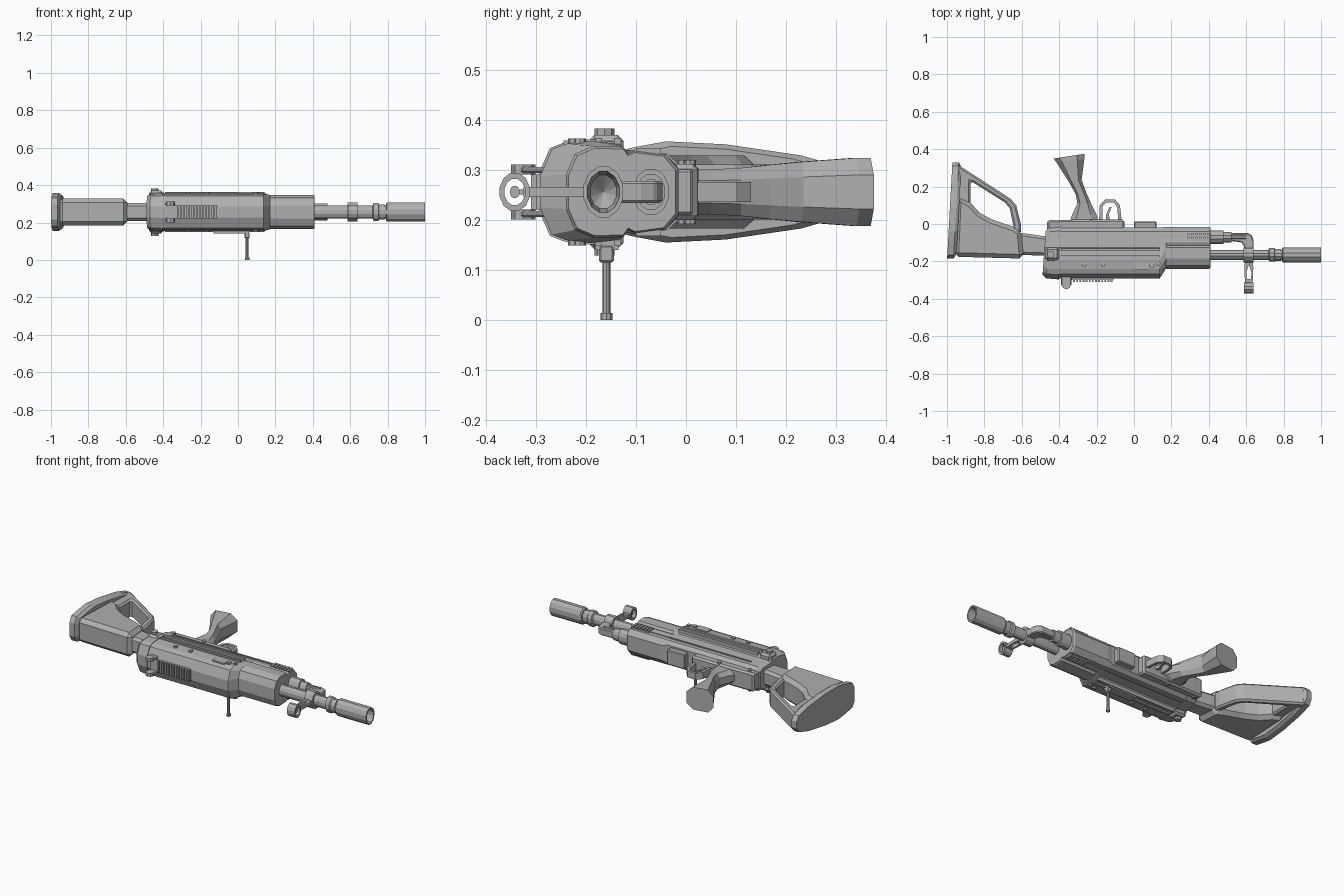
import bpy, bmesh, math
from mathutils import Vector

ZC = 0.256          # centre plane of the weapon lying on its side
ZS = 1.28           # round parts are wider along z
BARREL_Y, GAS_Y = -0.165, -0.07

steel = bpy.data.materials.new("grey_metal")
steel.diffuse_color = (0.43, 0.43, 0.43, 1)


def finish(name, bm, bevel=0):
    bmesh.ops.remove_doubles(bm, verts=bm.verts, dist=1e-5)
    bmesh.ops.recalc_face_normals(bm, faces=bm.faces)
    me = bpy.data.meshes.new(name)
    bm.to_mesh(me)
    bm.free()
    me.materials.append(steel)
    ob = bpy.data.objects.new(name, me)
    bpy.context.collection.objects.link(ob)
    if bevel:
        m = ob.modifiers.new("chamfer", 'BEVEL')
        m.width, m.segments, m.limit_method = bevel, 1, 'ANGLE'
        m.angle_limit = math.radians(40)
    return ob


def loft(name, loops, caps=True, bevel=0):
    """Skin a list of equal-length closed loops."""
    bm = bmesh.new()
    rows = [[bm.verts.new(p) for p in lp] for lp in loops]
    n = len(rows[0])
    for a, b in zip(rows, rows[1:]):
        for i in range(n):
            j = (i + 1) % n
            bm.faces.new((a[i], a[j], b[j], b[i]))
    if caps:
        bm.faces.new(rows[0])
        bm.faces.new(rows[-1])
    return finish(name, bm, bevel)


def section(half, x, shear=0, s=1, yc=0):
    """Mirror a (y, half width) profile across the centre plane at x."""
    pts = [(yc + (y - yc) * s, h * s) for y, h in half]
    return [(x + shear * y, y, ZC + h) for y, h in pts] + \
           [(x + shear * y, y, ZC - h) for y, h in reversed(pts)]


def slab(name, poly, hz, bevel=0, zc=ZC):
    return loft(name, [[(x, y, zc - hz) for x, y in poly],
                       [(x, y, zc + hz) for x, y in poly]], bevel=bevel)


def box(name, x0, x1, y0, y1, z0, z1, bevel=0):
    return slab(name, [(x0, y0), (x1, y0), (x1, y1), (x0, y1)],
                (z1 - z0) / 2, bevel, (z0 + z1) / 2)


def lathe(name, prof, y, n=12):
    """Turn (x, radius) points around an axis along x."""
    loops = []
    for x, r in prof:
        loops.append([(x, y + r * math.cos(math.tau * (i + .5) / n),
                       ZC + ZS * r * math.sin(math.tau * (i + .5) / n)) for i in range(n)])
    return loft(name, loops, caps=False)


def pin(name, x, y, z0, z1, r, n=8):
    slab(name, [(x + r * math.cos(math.tau * i / n), y + r * math.sin(math.tau * i / n))
                for i in range(n)], (z1 - z0) / 2, 0, (z0 + z1) / 2)


# --- stock: butt plate, comb, lower strut and neck
butt = [(-0.185, .04), (-0.165, .075), (-0.10, .09), (-0.04, .101),
        (0.08, .095), (0.23, .073), (0.31, .05), (0.33, .02)]
loft("butt_plate", [section(butt, -0.989, .055), section(butt, -0.955, .055),
                    section(butt, -0.94, .055, .9, .07)])
slab("stock_comb", [(-0.96, -0.175), (-0.59, -0.185), (-0.603, -0.04), (-0.645, -0.015),
                    (-0.76, 0.025), (-0.825, 0.06), (-0.875, 0.115), (-0.945, 0.15)], .073, .022)
slab("stock_strut", [(-0.945, 0.315), (-0.93, 0.31), (-0.66, 0.135), (-0.63, 0.10), (-0.605, 0.0),
                     (-0.603, -0.05), (-0.65, -0.05), (-0.645, -0.01), (-0.665, 0.085),
                     (-0.69, 0.115), (-0.86, 0.222), (-0.875, 0.225), (-0.875, 0.10),
                     (-0.955, 0.10)], .055, .01)
slab("stock_neck", [(-0.62, -0.045), (-0.45, -0.07), (-0.45, -0.17), (-0.62, -0.165)], .048, .015)

# --- receiver and end cap
body = [(-0.292, .03), (-0.268, .085), (-0.24, .096), (-0.19, .102), (-0.135, .096),
        (-0.125, .082), (-0.04, .074), (-0.02, .055)]
loft("receiver", [section(body, -0.43, .05), section(body, 0.135)])
loft("end_cap", [section(body, -0.47, .07, .86, -0.14), section(body, -0.45, .07, .99, -0.14),
                 section(body, -0.39, .04, 1.03, -0.14)])
box("end_cap_block", -0.475, -0.40, -0.195, -0.125, ZC - .114, ZC + .114, .012)
pin("end_cap_bolt", -0.445, -0.163, ZC - .127, ZC + .127, .02)
slab("lower_receiver", [(-0.465, -0.08), (-0.465, 0.02), (-0.40, 0.022), (-0.10, 0.025),
                        (-0.05, 0.022), (-0.05, -0.08)], .056, .01)
box("magazine_well", 0.0, 0.12, -0.04, 0.014, ZC - .045, ZC + .045, .005)

# --- handguard with a sloped shoulder
guard = [(-0.24, .035), (-0.222, .076), (-0.185, .092), (-0.125, .09), (-0.115, .076),
         (-0.10, .083), (-0.04, .075), (-0.015, .045)]
loft("handguard", [section(body, 0.13), section(body, 0.137), section(guard, 0.17),
                   section(guard, 0.40), section(guard, 0.41, 0, .95, -0.13)])

# --- details repeated on both flanks
for s, side in ((1, "left"), (-1, "right")):
    def flank(name, x0, x1, y0, y1, h0, h1, bevel=0):
        z = sorted((ZC + s * h0, ZC + s * h1))
        box(side + "_" + name, x0, x1, y0, y1, z[0], z[1], bevel)
    for y in (-0.137, -0.175):
        flank("side_rail", -0.39, 0.14, y - .007, y + .007, .08, .108)
    flank("lower_rib", -0.39, 0.40, -0.068, -0.06, .06, .082)
    for i in range(6):
        flank("vent_rib", 0.285 + i * .021, 0.298 + i * .021, -0.10, -0.05, .06, .088)
    for x, y, r in ((-0.265, -0.217, .012), (-0.165, -0.217, .012), (0.095, -0.222, .014),
                    (0.13, -0.212, .012)):
        z = sorted((ZC + s * .08, ZC + s * .107))
        pin(side + "_pin", x, y, z[0], z[1], r)
    for x, y in ((-0.425, -0.005), (-0.23, 0.008)):
        z = sorted((ZC + s * .04, ZC + s * .064))
        pin(side + "_lower_pin", x, y, z[0], z[1], .012)
    # rear sight ears
    flank("rear_sight_ear", -0.39, -0.335, -0.33, -0.27, .038, .05, .004)
    pin(side + "_sight_knob", -0.362, -0.325, ZC + s * .045 - .01, ZC + s * .045 + .01, .024)
box("port_cover", 0.0, 0.08, -0.245, -0.20, ZC + .08, ZC + .103)

# --- top rail with teeth
box("top_rail", -0.38, -0.11, -0.30, -0.26, ZC - .035, ZC + .035)
for i in range(13):
    box("rail_tooth", -0.325 + i * .0167, -0.316 + i * .0167, -0.31, -0.29, ZC - .035, ZC + .035)

# --- cocking handle hanging from the lower flank
box("handle_track", -0.13, 0.06, -0.182, -0.135, 0.14, 0.17)
box("handle_block", 0.036, 0.062, -0.174, -0.144, 0.115, 0.15, .004)
pin("cocking_handle", 0.049, -0.159, 0.01, 0.13, .008)
pin("handle_tip", 0.049, -0.159, 0.0, 0.014, .012)

# --- pistol grip: (y at back, y at front, back x, front x, half width)
grip = [(-0.01, -0.01, -0.35, -0.185, .045), (0.05, 0.05, -0.33, -0.20, .045),
        (0.11, 0.11, -0.303, -0.23, .048), (0.16, 0.17, -0.312, -0.256, .054),
        (0.22, 0.235, -0.345, -0.28, .06), (0.33, 0.345, -0.415, -0.266, .068),
        (0.35, 0.375, -0.43, -0.265, .068)]
loops = []
for ya, yb, xa, xb, h in grip:
    lp = []
    for t, k in ((0, .45), (.2, 1), (.75, 1), (1, .5), (1, -.5), (.75, -1), (.2, -1), (0, -.45)):
        lp.append((xa + (xb - xa) * t, ya + (yb - ya) * t, ZC + h * k))
    loops.append(lp)
loft("pistol_grip", loops)

# --- trigger guard and trigger
slab("trigger_guard", [(-0.187, 0.01), (-0.183, 0.10), (-0.155, 0.13), (-0.10, 0.13),
                       (-0.075, 0.10), (-0.065, 0.01), (-0.083, 0.01), (-0.09, 0.092),
                       (-0.108, 0.115), (-0.148, 0.115), (-0.167, 0.095), (-0.17, 0.01)], .02)
slab("trigger", [(-0.15, 0.01), (-0.125, 0.01), (-0.135, 0.05), (-0.12, 0.09),
                 (-0.13, 0.092), (-0.15, 0.05)], .01)

# --- barrel with collars and hollow muzzle
lathe("barrel", [(0.40, 0), (0.40, .028), (0.80, .028), (0.80, 0)], BARREL_Y)
lathe("barrel_collar", [(0.72, .028), (0.725, .038), (0.75, .038), (0.755, .033),
                        (0.785, .033), (0.785, 0)], BARREL_Y)
lathe("muzzle", [(0.79, 0), (0.79, .036), (0.797, .041), (1.0, .041), (1.0, .033),
                 (0.93, .027), (0.90, 0)], BARREL_Y)
lathe("sight_band", [(0.585, 0), (0.585, .041), (0.64, .041), (0.64, 0)], BARREL_Y)

# --- gas tube and curved gas block
lathe("gas_tube", [(0.40, 0), (0.40, .037), (0.478, .037), (0.478, .029), (0.52, .029),
                   (0.52, .021), (0.60, .021), (0.60, 0)], GAS_Y)
slab("gas_block", [(0.51, -0.05), (0.605, -0.047), (0.63, -0.06), (0.64, -0.09), (0.64, -0.19),
                   (0.588, -0.19), (0.588, -0.12), (0.575, -0.098), (0.51, -0.09)], .022, .005)

# --- front sight post (split around an opening) and hood
for x, d in ((0.59, 1), (0.638, -1)):
    slab("sight_post", [(x + d * .004, -0.19), (x, -0.235), (x + d * .002, -0.28),
                        (x + d * .004, -0.325), (x + d * .015, -0.325), (x + d * .01, -0.26),
                        (x + d * .022, -0.225), (x + d * .024, -0.19)], .01)
box("post_top", 0.594, 0.634, -0.318, -0.295, ZC - .01, ZC + .01)
lathe("sight_hood", [(0.588, .021), (0.588, .031), (0.64, .031), (0.64, .021), (0.588, .021)], -0.342)
lathe("sight_bead", [(0.60, 0), (0.60, .01), (0.63, .01), (0.63, 0)], -0.342)
box("bead_stem", 0.605, 0.625, -0.338, -0.315, ZC - .005, ZC + .005)
